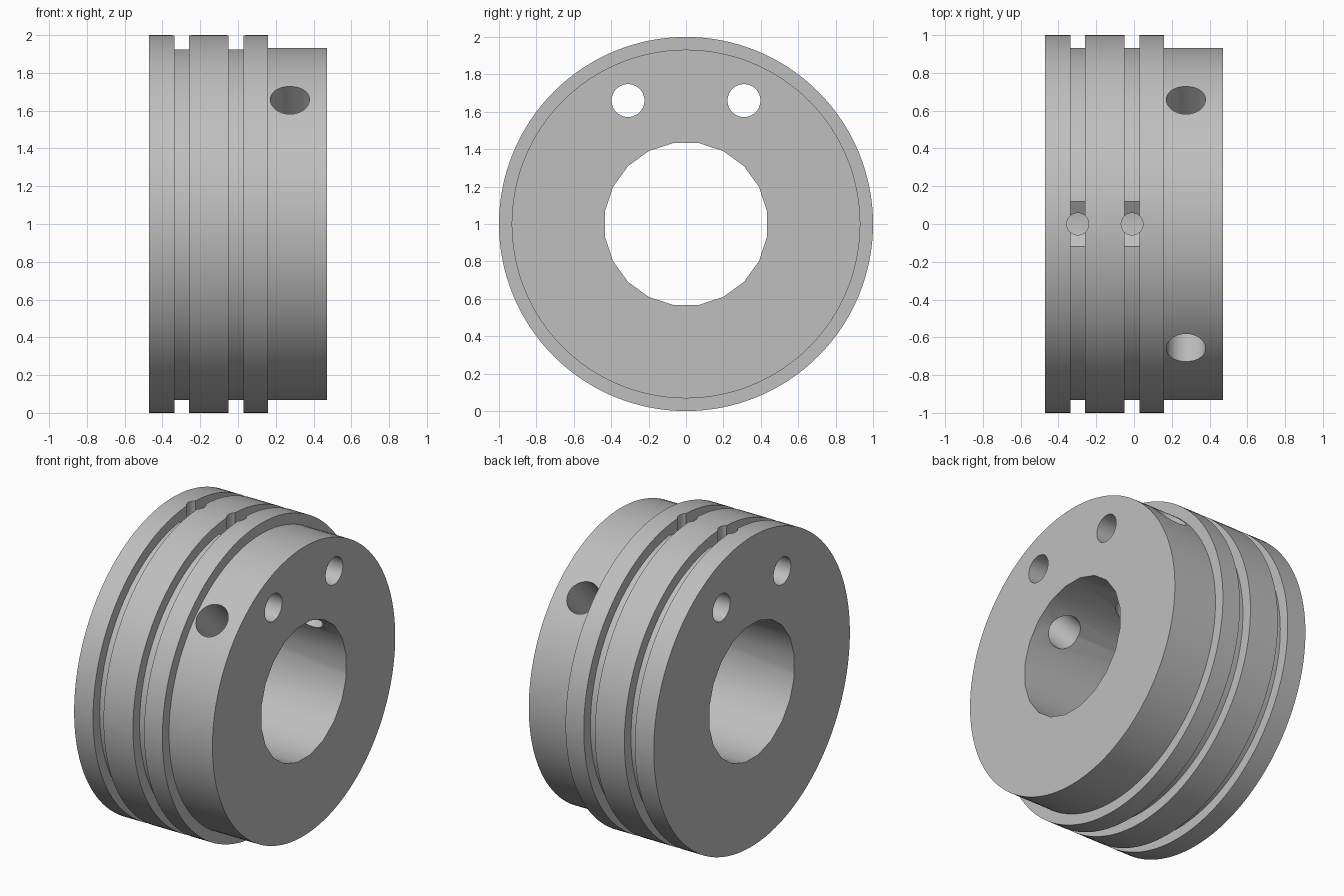
import bpy, bmesh, math
from mathutils import Matrix, Vector

old = bpy.data.objects.get("Cube")
if old:
    bpy.data.objects.remove(old, do_unlink=True)

CENTRE = Vector((0, 0, 1))

steel = bpy.data.materials.new("plain_grey")
steel.use_nodes = True
GREY = (0.52, 0.52, 0.52, 1)
steel.diffuse_color = GREY
steel.node_tree.nodes["Principled BSDF"].inputs["Base Color"].default_value = GREY


def finish(name, bm):
    bmesh.ops.recalc_face_normals(bm, faces=bm.faces)
    mesh = bpy.data.meshes.new(name)
    bm.to_mesh(mesh)
    bm.free()
    mesh.materials.append(steel)
    obj = bpy.data.objects.new(name, mesh)
    bpy.context.collection.objects.link(obj)
    return obj


def lathe(name, profile, sides):
    """Solid turned about the x axis from (x, radius) pairs."""
    bm = bmesh.new()
    rings = []
    for x, r in profile:
        angles = [math.tau * i / sides for i in range(sides)]
        rings.append([bm.verts.new((x, r * math.cos(a), 1 + r * math.sin(a))) for a in angles])
    for a, b in zip(rings, rings[1:]):
        for i in range(sides):
            j = (i + 1) % sides
            bm.faces.new((a[i], a[j], b[j], b[i]))
    bm.faces.new(rings[0])
    bm.faces.new(rings[-1])
    return finish(name, bm)


def rod(name, start, end, radius, sides=40, turn=0.0):
    """Cylinder between two points."""
    start, end = Vector(start), Vector(end)
    axis = end - start
    bm = bmesh.new()
    place = (Matrix.Translation((start + end) / 2)
             @ axis.to_track_quat('Z', 'X').to_matrix().to_4x4() @ Matrix.Rotation(turn, 4, 'Z'))
    bmesh.ops.create_cone(bm, cap_ends=True, segments=sides, radius1=radius,
                          radius2=radius, depth=axis.length, matrix=place)
    return finish(name, bm)


def vee(name, x0, x1):
    """Shallow V pocket across the groove floor."""
    bm = bmesh.new()
    section = [(-0.12, 1.922), (0, 1.85), (0.12, 1.922), (0.12, 1.94), (-0.12, 1.94)]
    ends = [[bm.verts.new((x, y, z)) for y, z in section] for x in (x0, x1)]
    for e in ends:
        bm.faces.new(e)
    n = len(section)
    for i in range(n):
        j = (i + 1) % n
        bm.faces.new((ends[0][i], ends[0][j], ends[1][j], ends[1][i]))
    return finish(name, bm)


# Turned body with two grooves and a stepped hub
R, r = 1.0, 0.932
GROOVES = [(-0.335, -0.26), (-0.05, 0.03)]
profile = [(-0.47, R)]
for a, b in GROOVES:
    profile += [(a, R), (a, r), (b, r), (b, R)]
profile += [(0.16, R), (0.16, r), (0.47, r)]
collar = lathe("grooved_collar", profile, 128)

# Twenty-sided centre bore
cutters = [rod("bore_cutter", (-1, 0, 1), (1, 0, 1), 0.438, 20, math.radians(9))]

# Lengthwise holes and radial screw holes on both sides
for side in (-1, 1):
    cutters.append(rod("axial_hole_cutter", (-1, side * 0.31, 1.66), (1, side * 0.31, 1.66), 0.088))
    out = Vector((0, side, 1)).normalized()
    hub = CENTRE + Vector((0.275, 0, 0))
    cutters.append(rod("screw_hole_cutter", hub + out * 0.2, hub + out * 1.2, 0.104))

# Pocket, drilled hole and wider inner end in each groove
for a, b in GROOVES:
    x = (a + b) / 2
    cutters.append(vee("pocket_cutter", a, b))
    cutters.append(rod("drill_cutter", (x, 0, 1.2), (x, 0, 2.2), 0.058))
    cutters.append(rod("inner_end_cutter", (x, 0, 1.2), (x, 0, 1.52), 0.115))

for c in cutters:
    mod = collar.modifiers.new(c.name, 'BOOLEAN')
    mod.operation, mod.solver, mod.object = 'DIFFERENCE', 'EXACT', c

# Bake the cuts, then drop the cutters
bpy.context.view_layer.update()
cut = bpy.data.meshes.new_from_object(collar.evaluated_get(bpy.context.evaluated_depsgraph_get()))
collar.modifiers.clear()
collar.data = cut
for c in cutters:
    bpy.data.objects.remove(c, do_unlink=True)

bpy.ops.object.select_all(action='DESELECT')
collar.select_set(True)
bpy.context.view_layer.objects.active = collar
bpy.ops.object.shade_smooth_by_angle(angle=math.radians(30))
